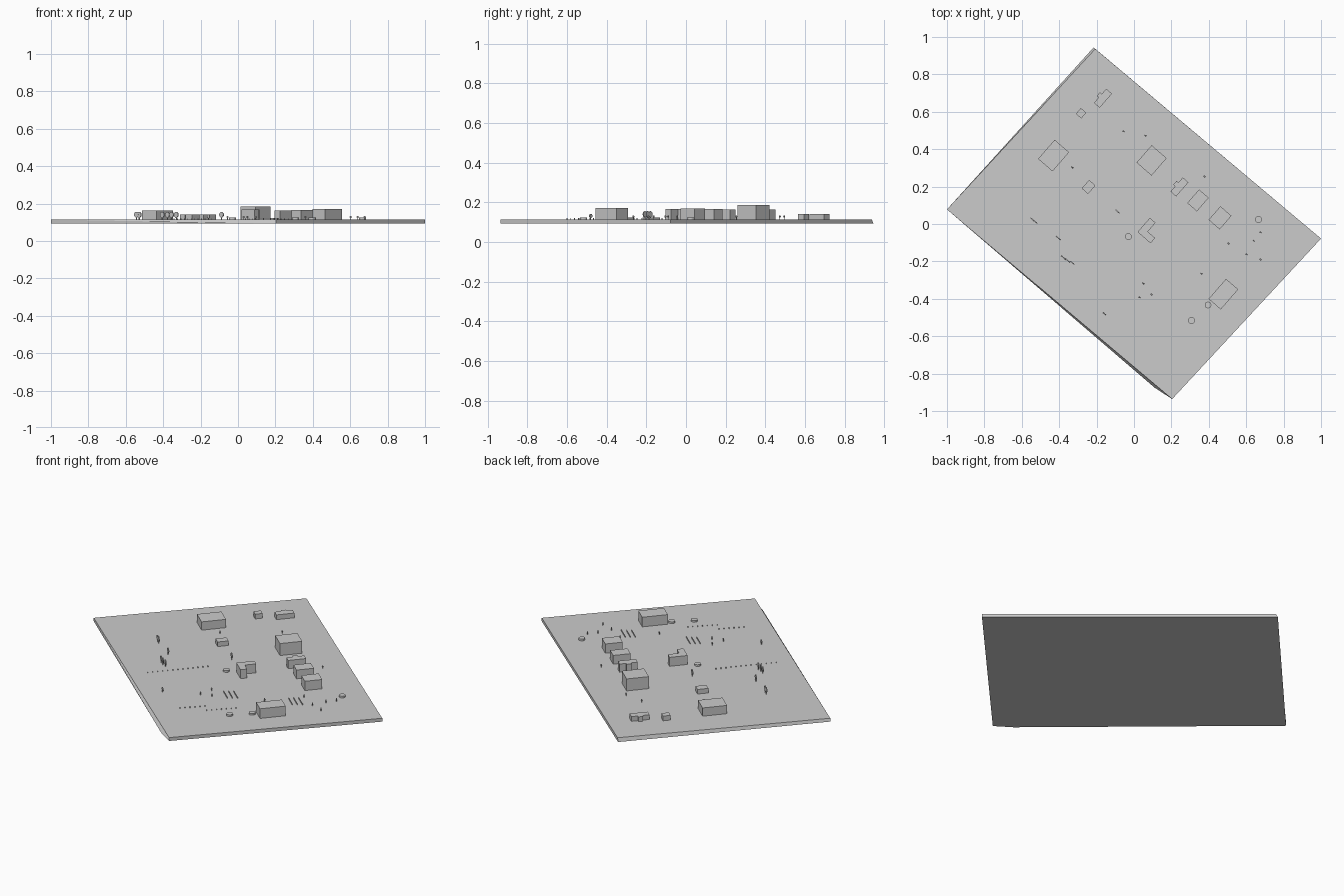
import bpy, bmesh
from math import radians, pi
from mathutils import Matrix, Vector

old = bpy.data.objects.get("Cube")
if old:
    bpy.data.objects.remove(old)

GROUND = 0.114
TURN = radians(-41)

grey = bpy.data.materials.new("plain_grey")
grey.use_nodes = True
colour = (0.6, 0.6, 0.6, 1)
grey.diffuse_color = colour
grey.node_tree.nodes["Principled BSDF"].inputs["Base Color"].default_value = colour


def finish(name, bm):
    bmesh.ops.recalc_face_normals(bm, faces=bm.faces)
    mesh = bpy.data.meshes.new(name)
    bm.to_mesh(mesh)
    bm.free()
    mesh.materials.append(grey)
    obj = bpy.data.objects.new(name, mesh)
    bpy.context.collection.objects.link(obj)
    return obj


def add_box(bm, x, y, w, d, top, bottom=GROUND):
    """Box turned to the street grid."""
    m = (Matrix.Translation((x, y, (top + bottom) / 2)) @ Matrix.Rotation(TURN, 4, 'Z')
         @ Matrix.Diagonal((w, d, top - bottom, 1)))
    bmesh.ops.create_cube(bm, size=1, matrix=m)


def box_object(name, *boxes):
    bm = bmesh.new()
    for b in boxes:
        add_box(bm, *b)
    return finish(name, bm)


def extrude_outline(name, outline, bottom, top):
    bm = bmesh.new()
    face = bm.faces.new([bm.verts.new((x, y, bottom)) for x, y in outline])
    ext = bmesh.ops.extrude_face_region(bm, geom=[face])
    for v in ext["geom"]:
        if isinstance(v, bmesh.types.BMVert):
            v.co.z = top
    return finish(name, bm)


def turned_outline(centre, pts):
    """Outline points given along the street grid, placed around a centre."""
    r = Matrix.Rotation(TURN, 2)
    return [tuple(Vector(centre) + r @ Vector(p)) for p in pts]


# Ground slab, with a slightly spreading lower edge
bm = bmesh.new()
top = [bm.verts.new((x, y, GROUND)) for x, y in
       [(-1, 0.078), (0.204, -0.936), (1, -0.078), (-0.207, 0.936)]]
low = [bm.verts.new((x, y, 0.094)) for x, y in
       [(-1, 0.078), (0.11, -0.875), (0.204, -0.936), (1, -0.078), (-0.216, 0.944)]]
bm.faces.new(top)
bm.faces.new(low[::-1])
bm.faces.new((top[0], low[0], low[1]))
bm.faces.new((top[0], low[1], low[2], top[1]))
bm.faces.new((top[1], low[2], low[3], top[2]))
bm.faces.new((top[2], low[3], low[4], top[3]))
bm.faces.new((top[3], low[4], low[0], top[0]))
finish("ground_slab", bm)

# Plain block buildings: x, y, width, depth, roof height
for name, spec in {
    "west_hall": (-0.43, 0.366, 0.102, 0.135, 0.163),
    "tall_block": (0.094, 0.34, 0.106, 0.123, 0.185),
    "row_house_inner": (0.342, 0.126, 0.068, 0.096, 0.166),
    "row_house_outer": (0.46, 0.033, 0.078, 0.096, 0.169),
    "south_hall": (0.478, -0.375, 0.086, 0.142, 0.171),
    "small_hut": (-0.283, 0.592, 0.038, 0.041, 0.142),
    "small_house": (-0.243, 0.198, 0.045, 0.06, 0.141),
}.items():
    box_object(name, spec)

# Buildings with a side porch
a, b = 0.02, 0.05
porch = [(-a, -b), (a, -b), (a, b), (-a, b), (-a, 0.014), (-0.033, 0.014), (-0.033, -0.012), (-a, -0.012)]
for name, centre, roof in [("north_porch_house", (-0.166, 0.672), 0.142),
                           ("row_porch_house", (0.243, 0.198), 0.163)]:
    extrude_outline(name, turned_outline(centre, porch), GROUND, roof)

# L-shaped building
ell = [(-a, -b), (0.072, -b), (0.072, -0.013), (a, -0.013), (a, b), (-a, b)]
extrude_outline("corner_house", turned_outline((0.067, -0.018), ell), GROUND, 0.167)


def disc(bm, x, y, z, radius, thick, upright=False):
    m = Matrix.Translation((x, y, z))
    if upright:
        m = m @ Matrix.Rotation(TURN, 4, 'Z') @ Matrix.Rotation(pi / 2, 4, 'X')
    bmesh.ops.create_cone(bm, cap_ends=True, segments=12, radius1=radius,
                          radius2=radius, depth=thick, matrix=m)


# Low round planters
for i, (x, y) in enumerate([(-0.03, -0.067), (0.666, 0.024), (0.396, -0.433), (0.307, -0.516)]):
    bm = bmesh.new()
    disc(bm, x, y, GROUND + 0.005, 0.018, 0.01)
    finish(f"round_planter_{i}", bm)


def flat_tree(name, x, y, radius, height):
    """Thin upright crown on a slim trunk."""
    bm = bmesh.new()
    centre = GROUND + height - radius
    disc(bm, x, y, centre, radius, 0.005, True)
    add_box(bm, x, y, radius * 0.25, 0.004, centre - radius * 0.6)
    return finish(name, bm)


for i, (x, y) in enumerate([(-0.543, 0.024), (-0.528, 0.012), (-0.405, -0.075), (-0.377, -0.18),
                            (-0.355, -0.195), (-0.33, -0.207), (-0.088, 0.067)]):
    flat_tree(f"flat_tree_{i}", x, y, 0.015, 0.041)
flat_tree("flat_tree_south", -0.158, -0.48, 0.01, 0.027)

# Small upright signs
for i, (x, y) in enumerate([(0.36, -0.265), (0.05, -0.318), (0.094, -0.377), (0.03, -0.393),
                            (0.505, -0.104), (0.64, -0.09), (0.602, -0.163), (0.677, -0.045),
                            (0.677, -0.19), (0.061, 0.473), (-0.056, 0.495), (-0.33, 0.302),
                            (0.377, 0.254)]):
    flat_tree(f"small_sign_{i}", x, y, 0.005, 0.019)

# Parallel low barriers
for group, (x, y) in enumerate([(0.165, -0.305), (0.5, -0.175)]):
    for i in (-1, 0, 1):
        box_object(f"barrier_{group}_{i + 1}", (x + i * 0.022, y + i * 0.016, 0.085, 0.002, GROUND + 0.008))

# Rows of tiny posts
for row, (start, end) in enumerate([((-0.36, -0.33), (-0.14, -0.08)), ((0.04, -0.6), (0.136, -0.503)),
                                    ((0.174, -0.54), (0.287, -0.428))]):
    bm = bmesh.new()
    p, q = Vector(start), Vector(end)
    count = max(4, round((q - p).length / 0.028))
    for i in range(count + 1):
        x, y = p.lerp(q, i / count)
        add_box(bm, x, y, 0.003, 0.003, GROUND + 0.007)
    finish(f"post_row_{row}", bm)
